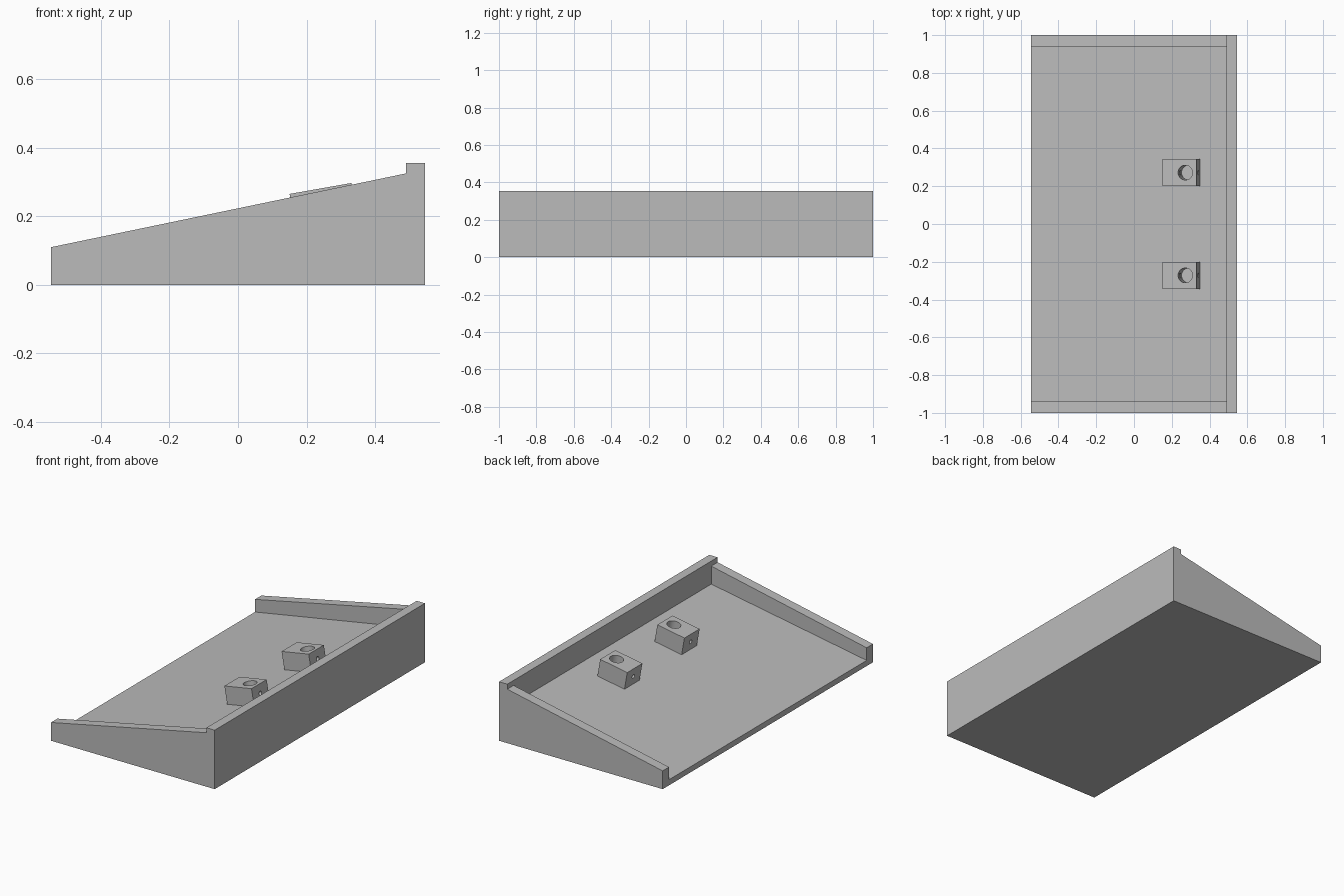
import bpy, math
from mathutils import Matrix, Vector

if "Cube" in bpy.data.objects:
    bpy.data.objects.remove(bpy.data.objects["Cube"])

grey = bpy.data.materials.new("plain grey")
grey.diffuse_color = (0.5, 0.5, 0.5, 1)
grey.use_nodes = True
grey.node_tree.nodes["Principled BSDF"].inputs["Base Color"].default_value = grey.diffuse_color

HALF_X, LIP_X, WALL_Y = 0.545, 0.49, 0.94
SLOPE = math.radians(10)


def prism(name, profile, y0, y1):
    """Extrude an x-z profile (counter-clockwise) from y0 to y1."""
    n = len(profile)
    verts = [(x, y, z) for y in (y0, y1) for x, z in profile]
    faces = [tuple(range(n)), tuple(range(2 * n - 1, n - 1, -1))]
    faces += [((i + 1) % n, i, i + n, (i + 1) % n + n) for i in range(n)]
    mesh = bpy.data.meshes.new(name)
    mesh.from_pydata(verts, [], faces)
    mesh.materials.append(grey)
    obj = bpy.data.objects.new(name, mesh)
    bpy.context.collection.objects.link(obj)
    return obj


def floor_z(x):
    return 0.034 + (x + HALF_X) * math.tan(SLOPE)


def drill(target, name, matrix, radius, depth):
    """Cut a round hole whose axis is the local z of matrix."""
    bpy.ops.mesh.primitive_cylinder_add(vertices=32, radius=radius, depth=depth)
    cutter = bpy.context.object
    cutter.name = name
    cutter.matrix_world = matrix
    cutter.hide_render = True
    cutter.hide_set(True)
    cutter.data.materials.append(grey)
    mod = target.modifiers.new(name, 'BOOLEAN')
    mod.object = cutter
    mod.solver = 'EXACT'


# Sloping tray floor
prism("tray_floor", [(-HALF_X, 0), (LIP_X, 0), (LIP_X, floor_z(LIP_X)),
                     (-HALF_X, floor_z(-HALF_X))], -WALL_Y, WALL_Y)

# Tall wall along the high edge
prism("back_wall", [(LIP_X, 0), (HALF_X, 0), (HALF_X, 0.355), (LIP_X, 0.355)], -1, 1)

# Tapered side walls
side = [(-HALF_X, 0), (LIP_X, 0), (LIP_X, 0.325), (-HALF_X, 0.11)]
prism("side_wall_front", side, -1, -WALL_Y)
prism("side_wall_rear", side, WALL_Y, 1)

# Two drilled blocks standing square to the floor
LENGTH, HEIGHT, HALF_W = 0.183, 0.107, 0.072
for label, y in (("front", -0.272), ("rear", 0.272)):
    base = Matrix.Translation((0.169, y, floor_z(0.169))) @ Matrix.Rotation(-SLOPE, 4, 'Y')
    block = prism("block_" + label, [(0, 0), (LENGTH, 0), (LENGTH, HEIGHT), (0, HEIGHT)],
                  -HALF_W, HALF_W)
    block.matrix_world = base
    # large hole from the top down to the floor
    drill(block, "socket_cutter_" + label,
          base @ Matrix.Translation((0.123, 0, HEIGHT / 2)), 0.039, HEIGHT * 1.5)
    # small hole running lengthwise
    drill(block, "pin_cutter_" + label,
          base @ Matrix.Translation((LENGTH / 2, 0, HEIGHT / 2)) @ Matrix.Rotation(math.pi / 2, 4, 'Y'),
          0.012, LENGTH * 1.5)
    bpy.context.view_layer.objects.active = block
    bpy.ops.object.select_all(action='DESELECT')
    block.select_set(True)
    for mod in list(block.modifiers):
        bpy.ops.object.modifier_apply(modifier=mod.name)
    bpy.ops.object.shade_smooth_by_angle(angle=math.radians(30))
